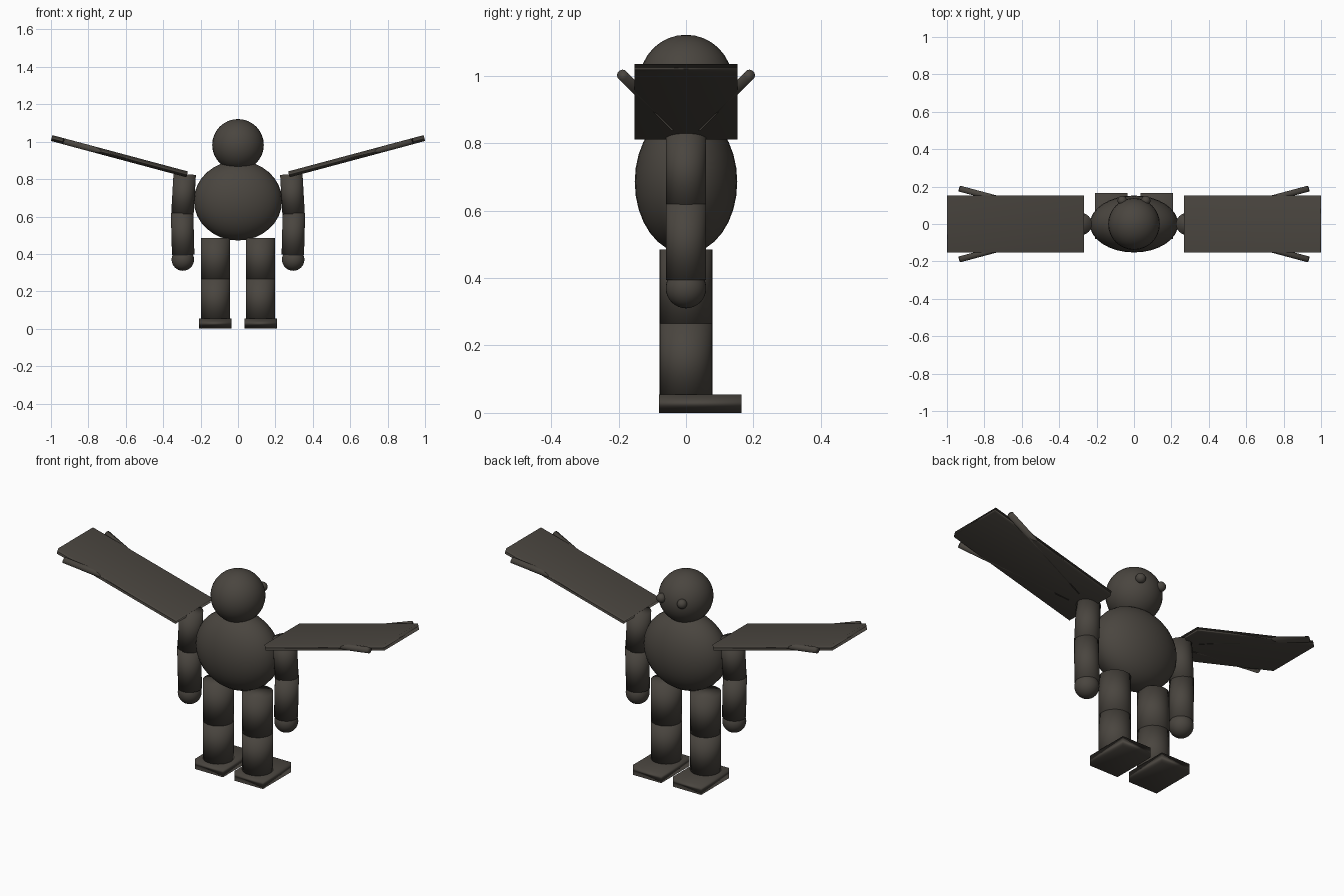
import bpy, math
from mathutils import Vector

if "Cube" in bpy.data.objects:
    bpy.data.objects.remove(bpy.data.objects["Cube"])

# Single dark grey-brown colour
mat = bpy.data.materials.new("dark_grey_brown")
mat.diffuse_color = (0.068, 0.060, 0.050, 1)
mat.use_nodes = True
mat.node_tree.nodes["Principled BSDF"].inputs["Base Color"].default_value = mat.diffuse_color


def finish(name):
    ob = bpy.context.object
    ob.name = name
    ob.data.materials.append(mat)
    bpy.ops.object.shade_smooth()
    return ob


def ball(name, loc, radii):
    bpy.ops.mesh.primitive_uv_sphere_add(segments=32, ring_count=16, radius=1, location=loc)
    bpy.context.object.scale = radii
    return finish(name)


def box(name, loc, size, tilt=0):
    bpy.ops.mesh.primitive_cube_add(size=1, location=loc, rotation=(0, tilt, 0))
    bpy.context.object.scale = size
    return finish(name)


def rod(name, start, end, radius):
    a, b = Vector(start), Vector(end)
    bpy.ops.mesh.primitive_cylinder_add(vertices=32, radius=radius, depth=(b - a).length,
                                        location=(a + b) / 2)
    bpy.context.object.rotation_euler = (b - a).to_track_quat('Z', 'Y').to_euler()
    return finish(name)


# Torso and head
ball("body", (0, 0, 0.685), (0.236, 0.152, 0.213))
ball("head", (0, 0, 0.983), (0.138, 0.138, 0.138))

wing_tilt = math.radians(15)
slope = math.tan(wing_tilt)

for side, s in (("right", 1), ("left", -1)):
    # Eyes, on the +y side like the toes
    ball(side + "_eye", (s * 0.063, 0.125, 1.0), (0.025, 0.025, 0.025))

    # Arm and hand
    rod(side + "_upper_arm", (s * 0.285, 0, 0.826), (s * 0.297, 0, 0.615), 0.06)
    rod(side + "_forearm", (s * 0.299, 0, 0.62), (s * 0.293, 0, 0.395), 0.06)
    ball(side + "_hand", (s * 0.295, 0, 0.37), (0.06, 0.06, 0.06))

    # Leg and foot
    rod(side + "_thigh", (s * 0.12, 0, 0.265), (s * 0.12, 0, 0.485), 0.078)
    rod(side + "_shin", (s * 0.12, 0, 0.05), (s * 0.12, 0, 0.265), 0.078)
    box(side + "_foot", (s * 0.122, 0.0425, 0.0275), (0.172, 0.245, 0.055))

    # Wing board, rising outwards
    box(side + "_wing", (s * 0.634, 0, 0.9225), (0.75, 0.304, 0.032), -s * wing_tilt)

    # Wing struts, splaying out past the wing's front and back edges
    for edge, e in (("front", -1), ("back", 1)):
        run = 0.56
        rod(f"{side}_{edge}_wing_strut",
            (s * (0.932 - run), e * (0.189 - run * slope), 1.002 - run * slope),
            (s * 0.932, e * 0.189, 1.002), 0.016)
